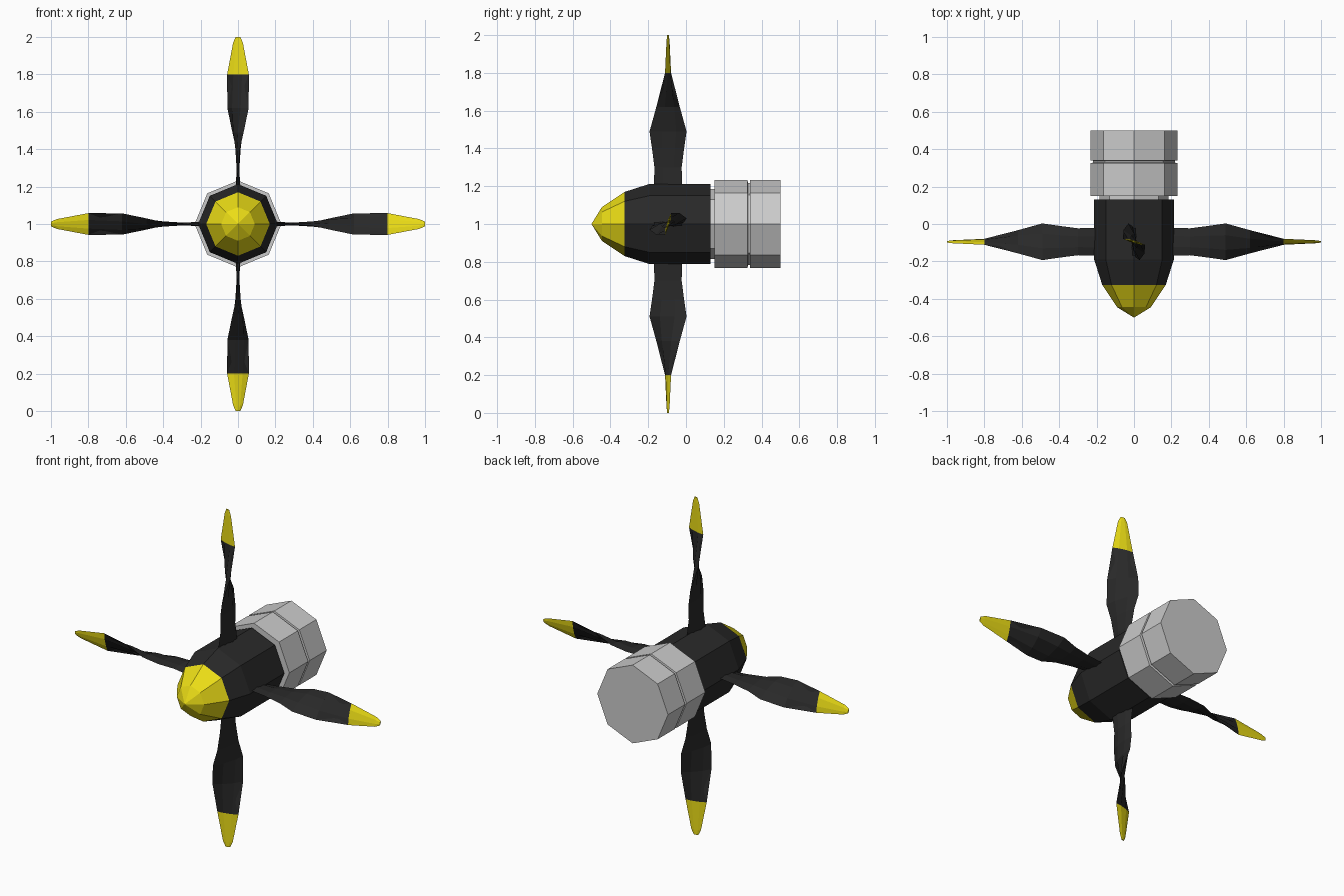
import bpy, math
from mathutils import Matrix, Vector

if "Cube" in bpy.data.objects:
    bpy.data.objects.remove(bpy.data.objects["Cube"])


def material(name, color):
    m = bpy.data.materials.new(name)
    m.diffuse_color = (*color, 1)
    m.use_nodes = True
    m.node_tree.nodes["Principled BSDF"].inputs["Base Color"].default_value = m.diffuse_color
    return m


black = material("black", (0.022, 0.022, 0.022))
yellow = material("yellow", (0.83, 0.72, 0.008))


def skin(name, rings, mats=(), matrix=Matrix(), split=None):
    """Bridge equal-sized closed rings, cap both ends; rings past split use slot 1."""
    n = len(rings[0])
    verts = [matrix @ Vector(p) for ring in rings for p in ring]
    faces, slots = [], []
    for i in range(len(rings) - 1):
        for k in range(n):
            j = (k + 1) % n
            faces.append((i*n + k, i*n + j, (i+1)*n + j, (i+1)*n + k))
            slots.append(int(split is not None and i >= split))
    faces += [tuple(reversed(range(n))), tuple(range((len(rings)-1)*n, len(rings)*n))]
    slots += [0, int(split is not None)]
    mesh = bpy.data.meshes.new(name)
    mesh.from_pydata(verts, [], faces)
    for m in mats:
        mesh.materials.append(m)
    if mats:
        mesh.polygons.foreach_set("material_index", slots)
    obj = bpy.data.objects.new(name, mesh)
    bpy.context.collection.objects.link(obj)
    return obj


def lathe(name, profile, mats=(), split=None):
    """Eight-sided solid around the y axis from (y, radius) pairs, back to front."""
    rings = [[(r * math.cos(k * math.pi / 4), y, 1 + r * math.sin(k * math.pi / 4))
              for k in range(8)] for y, r in profile]
    return skin(name, rings, mats, split=split)


# Spinner: black body with a yellow nose
lathe("spinner", [(0.13, 0.213), (-0.19, 0.213), (-0.325, 0.17),
                  (-0.445, 0.09), (-0.5, 0.001)], (black, yellow), split=2)

# Grey engine drum with grooves
lathe("engine_drum", [(0.5, 0.232), (0.34, 0.232), (0.338, 0.218), (0.328, 0.218),
                      (0.326, 0.232), (0.15, 0.232), (0.15, 0.185), (0.12, 0.185)])

# Twisted blade sections: radius, half chord along x, half chord along y, half thickness
sections = [(0.15, -0.016, 0.076, 0.010), (0.30, 0.002, 0.072, 0.007),
            (0.40, 0.010, 0.085, 0.010), (0.49, 0.030, 0.098, 0.014),
            (0.62, 0.057, 0.062, 0.012), (0.80, 0.058, 0.016, 0.006),
            (0.97, 0.026, 0.008, 0.004), (1.00, 0.012, 0.004, 0.003)]
outline = [(1, 0), (0.4, 1), (-0.4, 1), (-1, 0), (-0.4, -1), (0.4, -1)]
rings = []
for r, cx, cy, t in sections:
    chord = Vector((cx, -cy, 0))
    normal = Vector((cy, cx, 0)).normalized() * t
    rings.append([chord * a + normal * b + Vector((0, 0, r)) for a, b in outline])

# Four blades around the hub
for k in range(4):
    place = Matrix.Translation((0, -0.095, 1)) @ Matrix.Rotation(k * math.pi / 2, 4, 'Y')
    skin(f"blade_{k + 1}", rings, (black, yellow), place, split=5)
